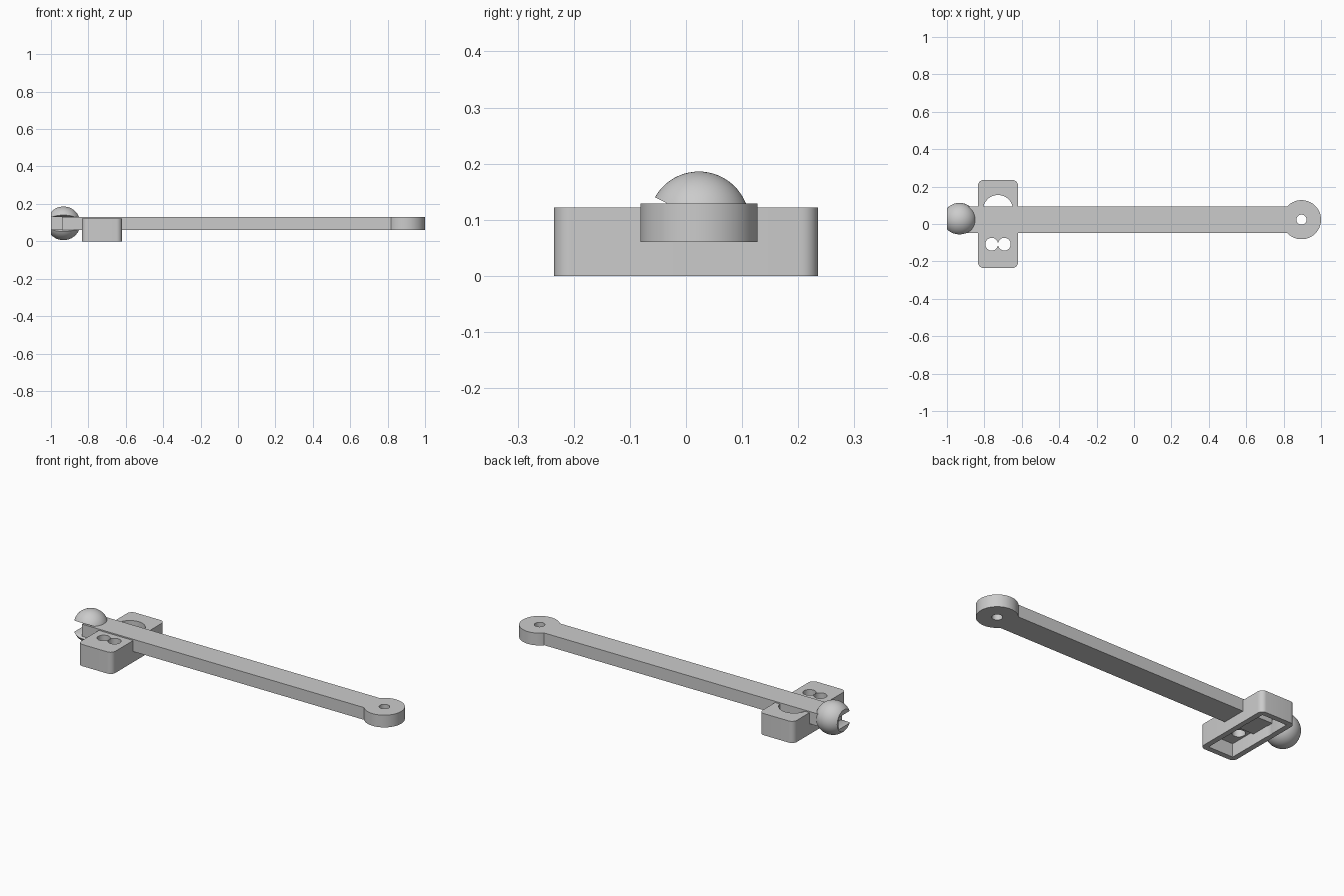
import bpy, bmesh, math

if "Cube" in bpy.data.objects:
    bpy.data.objects.remove(bpy.data.objects["Cube"])

grey = bpy.data.materials.new("plain grey")
grey.diffuse_color = (0.6, 0.6, 0.6, 1)
grey.use_nodes = True
grey.node_tree.nodes["Principled BSDF"].inputs["Base Color"].default_value = grey.diffuse_color
CY = 0.023                       # centre line of the arm
BALL = (-0.933, CY, 0.096)


def prism(name, pts, z0, z1):
    """Extrude a closed outline in xy from z0 to z1."""
    bm = bmesh.new()
    face = bm.faces.new([bm.verts.new((x, y, z0)) for x, y in pts])
    ext = bmesh.ops.extrude_face_region(bm, geom=[face])
    for v in ext["geom"]:
        if isinstance(v, bmesh.types.BMVert):
            v.co.z = z1
    bmesh.ops.recalc_face_normals(bm, faces=bm.faces)
    me = bpy.data.meshes.new(name)
    bm.to_mesh(me)
    bm.free()
    ob = bpy.data.objects.new(name, me)
    bpy.context.collection.objects.link(ob)
    me.materials.append(grey)
    return ob


def arc(cx, cy, r, a0, a1, n):
    return [(cx + r * math.cos(math.radians(a0 + (a1 - a0) * i / n)),
             cy + r * math.sin(math.radians(a0 + (a1 - a0) * i / n))) for i in range(n + 1)]


def circle(cx, cy, r, n=48):
    return arc(cx, cy, r, 0, 360, n)[:-1]


def rect(x0, x1, y0, y1):
    return [(x0, y0), (x1, y0), (x1, y1), (x0, y1)]


def round_rect(x0, x1, y0, y1, r):
    return (arc(x1 - r, y1 - r, r, 0, 90, 8) + arc(x0 + r, y1 - r, r, 90, 180, 8)
            + arc(x0 + r, y0 + r, r, 180, 270, 8) + arc(x1 - r, y0 + r, r, 270, 360, 8))


def cut(ob, *cutters):
    """Subtract cutters, then delete them."""
    for c in cutters:
        m = ob.modifiers.new("cut", 'BOOLEAN')
        m.operation, m.solver, m.object = 'DIFFERENCE', 'EXACT', c
        bpy.context.view_layer.objects.active = ob
        bpy.ops.object.modifier_apply(modifier=m.name)
        bpy.data.objects.remove(c)


def smooth(ob):
    bpy.ops.object.select_all(action='DESELECT')
    ob.select_set(True)
    bpy.context.view_layer.objects.active = ob
    bpy.ops.object.shade_smooth_by_angle(angle=math.radians(30))


# Long arm ending in a round eye with a pin hole
H, R, EX = 0.07, 0.1045, 0.8955
a = 180 - math.degrees(math.asin(H / R))
arm = prism("arm", [(-0.94, CY + H), (-0.94, CY - H)] + arc(EX, CY, R, -a, a, 64), 0.06, 0.129)
cut(arm, prism("pin_hole", circle(EX, CY, 0.027), -0.1, 0.3))
smooth(arm)

# Crosswise bracket, hollow underneath, with one large and two small holes
bracket = prism("bracket", round_rect(-0.834, -0.62, -0.235, 0.235, 0.03), 0, 0.122)
cut(bracket,
    prism("recess", rect(-0.804, -0.65, -0.205, 0.205), -0.1, 0.075),
    prism("large_hole", circle(-0.727, 0.075, 0.08), -0.1, 0.3),
    prism("small_hole_a", circle(-0.761, -0.108, 0.034), -0.1, 0.3),
    prism("small_hole_b", circle(-0.693, -0.108, 0.034), -0.1, 0.3))
smooth(bracket)

# Ball end, trimmed flat at the tip, with a flared slot open to the front and tip
bpy.ops.mesh.primitive_uv_sphere_add(segments=64, ring_count=32, radius=0.09, location=BALL)
ball = bpy.context.object
ball.name = "ball_end"
ball.data.materials.append(grey)
bpy.ops.object.transform_apply(location=True)
flare = prism("flare", [(-0.2, -0.117), (0.1, -0.034), (0.1, 0.034), (-0.2, 0.117)], -0.15, 0.15)
# Profile (y, z) is swung so that it runs along x
for v in flare.data.vertices:
    u, w, t = v.co
    if u > 0:
        u, w = -0.035, math.copysign(0.034, w)
    v.co = (BALL[0] + t, u, BALL[2] + w)
bm = bmesh.new()
bm.from_mesh(flare.data)
bmesh.ops.recalc_face_normals(bm, faces=bm.faces)
bm.to_mesh(flare.data)
bm.free()
cut(ball,
    prism("tip_trim", rect(-1.2, -1.0, -0.3, 0.3), -0.2, 0.4),
    flare,
    prism("slot", rect(-1.2, -0.941, -0.2, 0.07), BALL[2] - 0.034, BALL[2] + 0.034))
smooth(ball)
